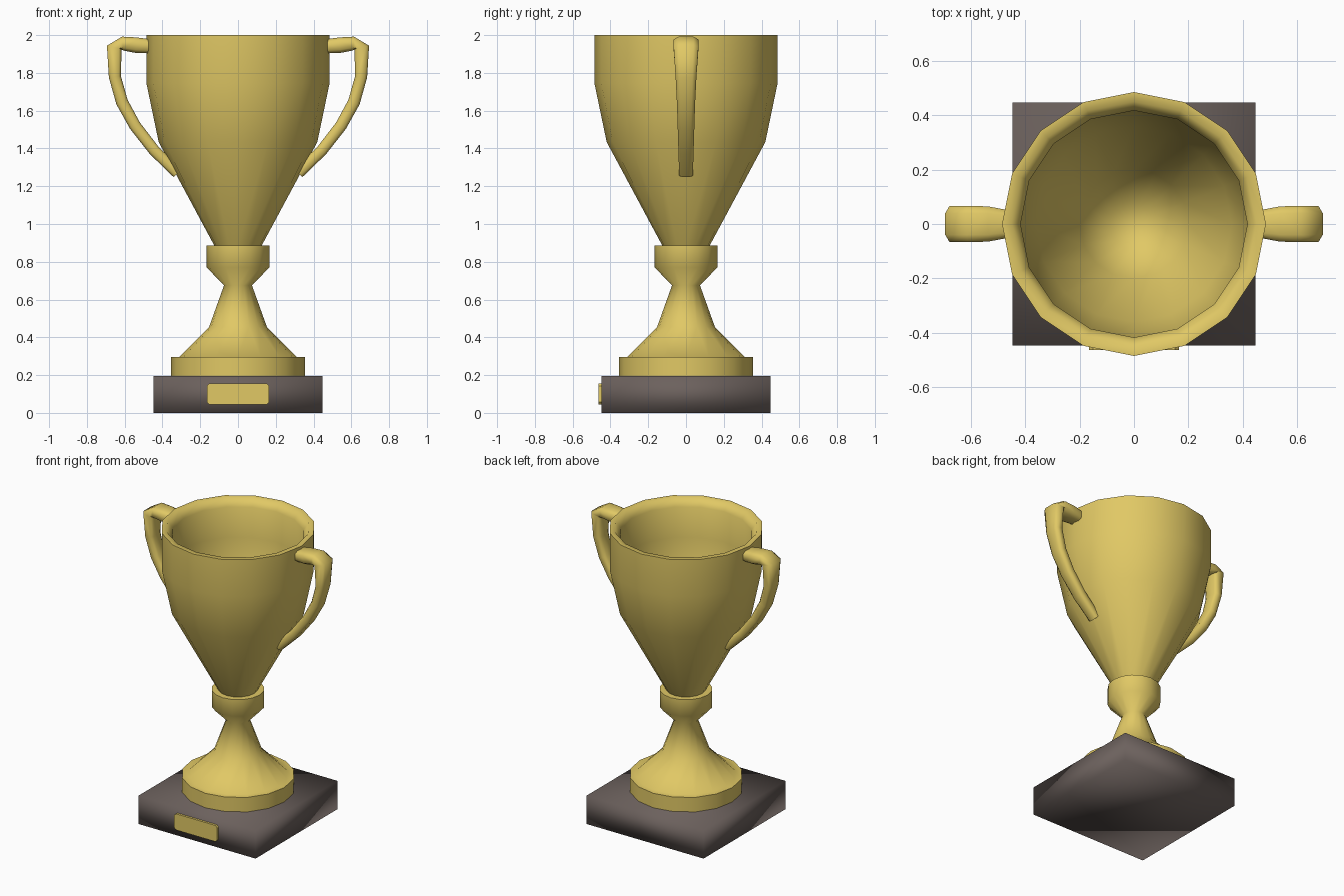
import bpy, bmesh, math
from mathutils import Vector

if "Cube" in bpy.data.objects:
    bpy.data.objects.remove(bpy.data.objects["Cube"])


def material(name, rgb):
    m = bpy.data.materials.new(name)
    m.diffuse_color = (*rgb, 1)
    m.use_nodes = True
    m.node_tree.nodes["Principled BSDF"].inputs["Base Color"].default_value = m.diffuse_color
    return m


GOLD = material("gold", (0.75, 0.58, 0.13))
DARK = material("dark_base", (0.15, 0.12, 0.11))


def finish(name, bm, mat, angle=None):
    bmesh.ops.recalc_face_normals(bm, faces=bm.faces)
    me = bpy.data.meshes.new(name)
    bm.to_mesh(me)
    bm.free()
    ob = bpy.data.objects.new(name, me)
    bpy.context.collection.objects.link(ob)
    me.materials.append(mat)
    bpy.ops.object.select_all(action='DESELECT')
    ob.select_set(True)
    bpy.context.view_layer.objects.active = ob
    if angle is None:
        bpy.ops.object.shade_smooth()
    else:
        bpy.ops.object.shade_smooth_by_angle(angle=math.radians(angle))
    return ob


def bridge(bm, a, b):
    n = len(a)
    for i in range(n):
        bm.faces.new((a[i], a[(i + 1) % n], b[(i + 1) % n], b[i]))


def lathe(name, profile, mat, angle, sides=16):
    """Closed turned solid from (radius, height) points; ends are capped."""
    bm = bmesh.new()
    rings = [[bm.verts.new((r * math.cos(2 * math.pi * i / sides),
                            r * math.sin(2 * math.pi * i / sides), z))
              for i in range(sides)] for r, z in profile]
    for a, b in zip(rings, rings[1:]):
        bridge(bm, a, b)
    bm.faces.new(rings[0])
    bm.faces.new(rings[-1])
    return finish(name, bm, mat, angle)


# hollow cup: outside, rim, inside
lathe("cup", [(0.11, 0.86), (0.125, 0.885), (0.42, 1.434), (0.485, 1.746), (0.485, 2.0),
              (0.45, 2.0), (0.417, 1.95), (0.417, 1.74), (0.36, 1.45),
              (0.20, 1.13), (0.09, 0.96)], GOLD, 60)

# stem with collar, neck, flare and foot
lathe("stem", [(0.355, 0.19), (0.355, 0.296), (0.312, 0.296), (0.153, 0.455),
               (0.074, 0.675), (0.166, 0.77), (0.166, 0.885)], GOLD, 70)

# square base
bm = bmesh.new()
bmesh.ops.create_cube(bm, size=1)
for v in bm.verts:
    v.co = (v.co.x * 0.895, v.co.y * 0.895, (v.co.z + 0.5) * 0.196)
finish("base", bm, DARK)

# name plate with clipped corners
bm = bmesh.new()
W, H, C = 0.165, 0.056, 0.014
outline = [(W, H - C), (W - C, H), (C - W, H), (-W, H - C),
           (-W, C - H), (C - W, -H), (W - C, -H), (W, C - H)]
back, front = [[bm.verts.new((x, y, 0.1 + z)) for x, z in outline] for y in (-0.44, -0.463)]
bridge(bm, back, front)
bm.faces.new(back)
bm.faces.new(front)
finish("plaque", bm, GOLD, 40)

# handles: path of (x, z, half thickness, half width)
PATH = [(0.46, 1.94, .037, .05), (0.54, 1.947, .041, .065), (0.61, 1.955, .037, .066),
        (0.655, 1.935, .040, .066), (0.652, 1.78, .032, .055), (0.614, 1.645, .032, .048),
        (0.545, 1.52, .031, .044), (0.444, 1.39, .030, .040), (0.32, 1.27, .030, .036)]
SECTION = [(1, .6), (.6, 1), (-.6, 1), (-1, .6), (-1, -.6), (-.6, -1), (.6, -1), (1, -.6)]
for side, label in ((1, "right"), (-1, "left")):
    bm = bmesh.new()
    rings = []
    for i, (x, z, t, w) in enumerate(PATH):
        a, b = PATH[max(i - 1, 0)], PATH[min(i + 1, len(PATH) - 1)]
        d = Vector((b[0] - a[0], b[1] - a[1])).normalized()
        rings.append([bm.verts.new((side * (x - d.y * t * v), w * u, z + d.x * t * v))
                      for u, v in SECTION])
    for a, b in zip(rings, rings[1:]):
        bridge(bm, a, b)
    bm.faces.new(rings[0])
    bm.faces.new(rings[-1])
    finish(label + "_handle", bm, GOLD, 60)
